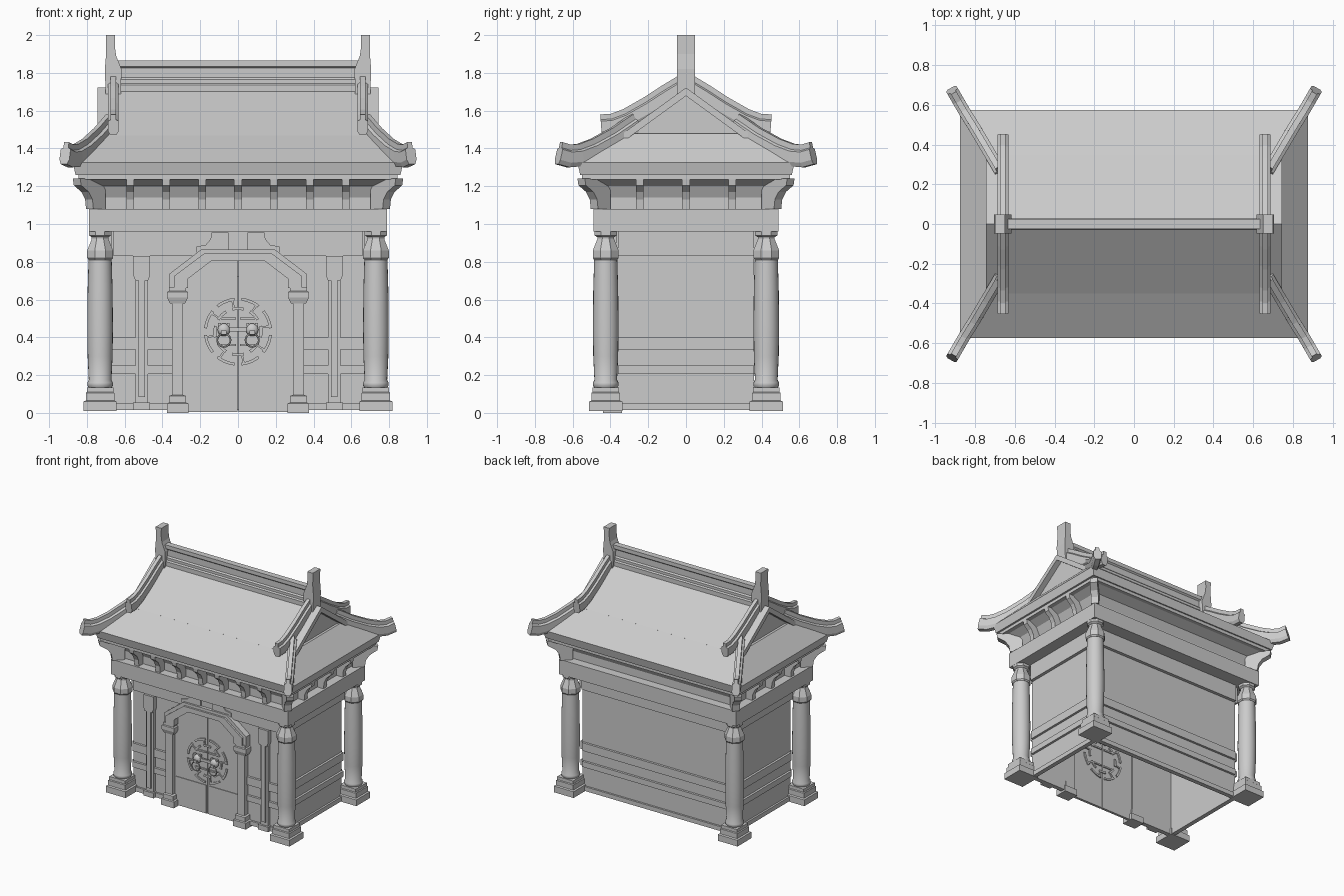
import bpy, bmesh, math
from mathutils import Vector

if "Cube" in bpy.data.objects:
    bpy.data.objects.remove(bpy.data.objects["Cube"])

S2 = (-1, 1)


def loft(name, rings, smooth=False):
    """Skin a list of equal-length point rings and cap both ends."""
    bm = bmesh.new()
    vs = [[bm.verts.new(p) for p in r] for r in rings]
    n = len(vs[0])
    for a, b in zip(vs, vs[1:]):
        for i in range(n):
            bm.faces.new((a[i], a[(i + 1) % n], b[(i + 1) % n], b[i]))
    bm.faces.new(vs[0])
    bm.faces.new(vs[-1])
    bmesh.ops.recalc_face_normals(bm, faces=bm.faces)
    me = bpy.data.meshes.new(name)
    bm.to_mesh(me)
    bm.free()
    ob = bpy.data.objects.new(name, me)
    bpy.context.collection.objects.link(ob)
    if smooth:
        bpy.ops.object.select_all(action='DESELECT')
        ob.select_set(True)
        bpy.context.view_layer.objects.active = ob
        bpy.ops.object.shade_smooth_by_angle(angle=math.radians(35))
    return ob


def rect(cx, cy, hx, hy, z):
    return [(cx - hx, cy - hy, z), (cx + hx, cy - hy, z), (cx + hx, cy + hy, z), (cx - hx, cy + hy, z)]


def stack(name, cx, cy, levels):
    """Rectangular rings from (half x, half y, z) levels."""
    return loft(name, [rect(cx, cy, *l) for l in levels])


def box(name, x0, x1, y0, y1, z0, z1):
    return stack(name, (x0 + x1) / 2, (y0 + y1) / 2,
                 [(abs(x1 - x0) / 2, abs(y1 - y0) / 2, z) for z in (z0, z1)])


def prism_y(name, pts, y0, y1):
    return loft(name, [[(x, y, z) for x, z in pts] for y in (y0, y1)])


def prism_x(name, pts, x0, x1):
    return loft(name, [[(x, y, z) for y, z in pts] for x in (x0, x1)])


def lathe(name, cx, cy, prof, n, turn=0.0, smooth=True):
    return loft(name, [[(cx + r * math.cos(turn + math.tau * i / n), cy + r * math.sin(turn + math.tau * i / n), z)
                        for i in range(n)] for r, z in prof], smooth)


def rib(name, path, w, h):
    """Moulded roof ridge swept along a path lying in a vertical plane."""
    prof = [(-.6, -1), (.6, -1), (1, -.6), (1, .35), (.5, .5), (.5, 1), (-.5, 1), (-.5, .5), (-1, .35), (-1, -.6)]
    path = [Vector(p) for p in path]
    rings = []
    for i, p in enumerate(path):
        d = (path[min(i + 1, len(path) - 1)] - path[max(i - 1, 0)]).normalized()
        side = d.cross(Vector((0, 0, 1))).normalized()
        up = side.cross(d)
        rings.append([p + side * a * w + up * b * h for a, b in prof])
    return loft(name, rings)


def bracket(name, x, y, dx, dy, pts, w):
    """Corbel profile (reach, z) pushed out from a base point along dx, dy."""
    s = Vector((-dy, dx, 0)).normalized() * w / 2
    return loft(name, [[Vector((x + dx * t, y + dy * t, z)) + s * k for t, z in pts] for k in S2])


def mirrored(pts):
    return pts + [(-x, z) for x, z in reversed(pts)]


# columns with stepped plinths and octagonal capitals
for sx in S2:
    for sy in S2:
        x, y = sx * .73, sy * .425
        stack("column_plinth", x, y, [(.088, .088, .01), (.088, .088, .06), (.076, .076, .065),
                                      (.076, .076, .105), (.07, .07, .11), (.07, .07, .135)])
        lathe("column_shaft", x, y, [(.058, .13), (.068, .145), (.068, .16), (.06, .175), (.066, .3), (.068, .45),
                                     (.066, .65), (.061, .82)], 24)
        lathe("column_capital", x, y, [(.066, .81), (.074, .82), (.074, .86), (.048, .92), (.048, .93), (.064, .94),
                                       (.064, .965)], 8, math.pi / 8, False)

# walls, open underneath
box("back_wall", -.67, .67, .34, .36, .015, .97)
for s in S2:
    box("side_wall", s * .65, s * .67, -.36, .36, .015, .97)
    box("front_wall", s * .28, s * .67, -.37, -.35, .015, .97)
box("front_wall_top", -.28, .28, -.37, -.35, .72, .97)

# rails, skirting and lintels round the walls
for name, z0, z1, d in (("skirting", .015, .05, .015), ("lower_rail", .205, .25, .018),
                        ("upper_rail", .335, .4, .018), ("lintel", .83, .965, .025)):
    box("back_" + name, -.66, .66, .355, .36 + d, z0, z1)
    for s in S2:
        box("side_" + name, s * .665, s * (.67 + d), -.36, .36, z0, z1)
        if name == "lintel":
            continue
        box("front_" + name, s * .34, s * .67, -.37 - d, -.36, z0, z1)
box("front_lintel", -.66, .66, -.395, -.36, .83, .965)

# front pilasters
for s in S2:
    x = s * .51
    box("pilaster_base", x - .045, x + .045, -.41, -.36, .015, .055)
    box("pilaster_shaft", x - .033, x + .033, -.395, -.36, .05, .73)
    box("pilaster_fillet", x - .018, x + .018, -.408, -.39, .085, .71)
    prism_y("pilaster_capital", [(x - .033, .7), (x + .033, .7), (x + .045, .73), (x + .045, .83),
                                 (x - .045, .83), (x - .045, .73)], -.412, -.36)

# door frame posts and arch
for s in S2:
    x = s * .32
    stack("frame_post", x, -.39, [(.057, .05, 0), (.057, .05, .05), (.045, .042, .055), (.045, .042, .09),
                                  (.03, .03, .095), (.03, .03, .59)])
    stack("frame_capital", x, -.39, [(.04, .036, .58), (.055, .046, .61), (.055, .046, .64), (.045, .04, .645),
                                     (.045, .04, .665)])
    prism_y("arch_scroll", [(s * .05, .85), (s * .22, .85), (s * .22, .88), (s * .17, .89), (s * .145, .92),
                            (s * .14, .955), (s * .05, .955)], -.405, -.37)
arch_in = [(-.265, .66), (-.265, .71), (-.14, .805)]
prism_y("door_arch", mirrored([(.365, .66), (.365, .735), (.195, .865)]) +
        arch_in + [(-x, z) for x, z in reversed(arch_in)], -.42, -.365)
prism_y("arch_moulding", mirrored([(.34, .66), (.34, .723), (.18, .843)]) +
        arch_in + [(-x, z) for x, z in reversed(arch_in)], -.435, -.41)

# double doors with a kick rail
for s in S2:
    prism_y("door_leaf", [(s * .003, .005), (s * .3, .005), (s * .3, .7), (s * .15, .82), (s * .003, .82)],
            -.385, -.365)
    box("door_kick_panel", s * .012, s * .285, -.39, -.38, .01, .235)

# round fretwork seen on both faces of the doors
def arc(r0, r1, a0, a1):
    n = 6
    ang = [math.radians(a0 + (a1 - a0) * i / n) for i in range(n + 1)]
    pts = [(r1 * math.cos(a), .43 + r1 * math.sin(a)) for a in ang]
    pts += [(r0 * math.cos(a), .43 + r0 * math.sin(a)) for a in reversed(ang)]
    prism_y("door_fretwork", pts, -.394, -.356)


for k in range(8):
    arc(.165, .18, k * 45 + 6, k * 45 + 39)
    arc(.115, .13, k * 45 - 14, k * 45 + 14)
    arc(.125, .17, k * 45 + 8, k * 45 + 12)
for s in S2:
    for z in (.36, .5):
        box("door_fretwork_bar", s * .01, s * .09, -.394, -.356, z - .006, z + .006)

# door knockers
for s in S2:
    bpy.ops.mesh.primitive_uv_sphere_add(segments=14, ring_count=8, radius=.034, location=(s * .075, -.405, .44))
    knob = bpy.context.object
    knob.name = "knocker_head"
    knob.scale.y = .8
    bpy.ops.object.shade_smooth_by_angle()
    box("knocker_muzzle", s * .075 - .014, s * .075 + .014, -.44, -.41, .415, .435)
    for e in S2:
        box("knocker_ear", s * .075 + e * .016, s * .075 + e * .03, -.415, -.395, .46, .475)
    bpy.ops.mesh.primitive_torus_add(major_radius=.035, minor_radius=.005, major_segments=24, minor_segments=6,
                                     location=(s * .075, -.428, .385), rotation=(math.pi / 2, 0, 0))
    bpy.context.object.name = "knocker_ring"
    bpy.ops.object.shade_smooth_by_angle()
box("door_bolt", -.06, .06, -.415, -.4, .43, .452)

# beam, recessed cove and eave plate
box("beam", -.79, .79, -.49, .49, .96, 1.08)
stack("cove", 0, 0, [(.72, .42, 1.07), (.72, .42, 1.14), (.75, .45, 1.2), (.81, .52, 1.235)])
box("eave_plate", -.845, .845, -.55, .55, 1.235, 1.262)

# corbels on front and sides, diagonal brackets at the corners
prof = [(0, 1.08), (.065, 1.08), (.07, 1.13), (.09, 1.17), (.13, 1.205), (.135, 1.24), (0, 1.24)]
for i in range(7):
    bracket("front_corbel", (i - 3) * .19, -.41, 0, -1, prof, .04)
for s in S2:
    for y in (-.245, 0, .245):
        bracket("side_corbel", s * .71, y, s, 0, prof, .04)
    for t in S2:
        bracket("corner_bracket", s * .72, t * .42, s, t, prof, .055)

# hipped skirt roof, gable walls and upper gabled roof
stack("skirt_roof", 0, 0, [(.86, .56, 1.26), (.875, .575, 1.325), (.72, .33, 1.48)])
prism_x("gable_wall", [(-.31, 1.46), (.31, 1.46), (0, 1.69)], -.7, .7)
prism_x("upper_roof", [(-.35, 1.468), (0, 1.722), (.35, 1.468), (.32, 1.445), (0, 1.678), (-.32, 1.445)], -.745, .745)

# main ridge with mouldings
prism_x("main_ridge", [(y * s, z) for s, seq in ((1, 1), (-1, -1)) for y, z in
                       [(.03, 1.69), (.03, 1.735), (.022, 1.745), (.022, 1.765), (.012, 1.775), (.012, 1.825),
                        (.024, 1.835), (.024, 1.865)][::seq]], -.64, .64)

for s in S2:
    # ridge finials
    prism_y("ridge_finial", [(s * x, z) for x, z in [(.7, 1.68), (.62, 1.68), (.617, 1.82), (.645, 1.89), (.652, 1.94),
                                                     (.65, 2), (.7, 2), (.698, 1.9), (.705, 1.82)]], -.047, .047)
    for t in S2:
        # gable ridges and upturned corner ridges
        rib("gable_ridge", [(s * .66, t * y, z) for y, z in
                            ((0, 1.745), (.1, 1.685), (.2, 1.62), (.31, 1.558), (.385, 1.53), (.45, 1.525))],
            .028, .055)
        rib("corner_ridge", [(s * x, t * y, z) for x, y, z in
                             ((.67, .26, 1.53), (.735, .37, 1.455), (.8, .48, 1.395), (.85, .56, 1.365),
                              (.885, .62, 1.36), (.915, .672, 1.375))], .03, .06)
